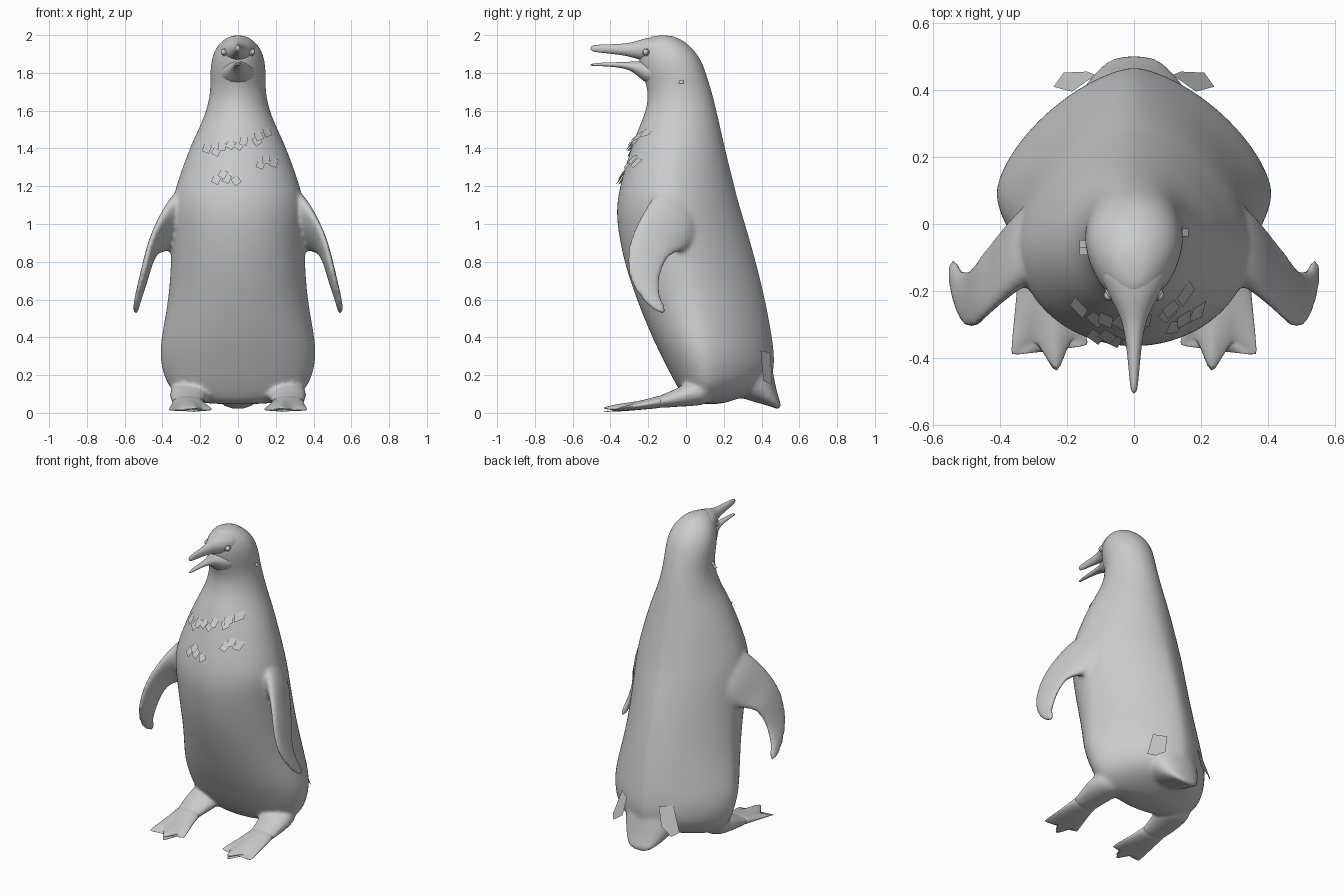
import bpy, bmesh, math, random
from mathutils import Vector as V, Matrix

if "Cube" in bpy.data.objects:
    bpy.data.objects.remove(bpy.data.objects["Cube"])

random.seed(4)
grey = bpy.data.materials.new("plain grey")
grey.diffuse_color = (0.6, 0.6, 0.6, 1)
grey.use_nodes = True
grey.node_tree.nodes["Principled BSDF"].inputs["Base Color"].default_value = grey.diffuse_color


def finish(name, bm, mirror=False, subdiv=0, smooth=True):
    bmesh.ops.recalc_face_normals(bm, faces=bm.faces)
    me = bpy.data.meshes.new(name)
    bm.to_mesh(me)
    bm.free()
    for p in me.polygons:
        p.use_smooth = smooth
    me.materials.append(grey)
    ob = bpy.data.objects.new(name, me)
    bpy.context.collection.objects.link(ob)
    if mirror:
        m = ob.modifiers.new("mirror", 'MIRROR')
        m.use_mirror_merge = False
    if subdiv:
        s = ob.modifiers.new("smooth", 'SUBSURF')
        s.levels = s.render_levels = subdiv
    return ob


def loft(name, rings, mirror=False, subdiv=2):
    """Skin a list of closed rings and cap both ends."""
    bm = bmesh.new()
    vs = [[bm.verts.new(p) for p in r] for r in rings]
    n = len(vs[0])
    for a, b in zip(vs, vs[1:]):
        for i in range(n):
            j = (i + 1) % n
            bm.faces.new((a[i], a[j], b[j], b[i]))
    bm.faces.new(vs[0])
    bm.faces.new(vs[-1])
    return finish(name, bm, mirror, subdiv)


def ring(c, a, b, n=16):
    c, a, b = V(c), V(a), V(b)
    return [c + a * math.cos(t) + b * math.sin(t)
            for t in (2 * math.pi * i / n for i in range(n))]


def interp(table, x):
    for (x0, y0), (x1, y1) in zip(table, table[1:]):
        if x <= x1:
            return y0 + (y1 - y0) * max(0, x - x0) / (x1 - x0)
    return table[-1][1]


# Body and head: height, front y, back y, half width, y of the widest point
BODY = [
    (.045, .04, .18, .14, .12), (.065, .0, .25, .27, .12),
    (.12, -.035, .40, .36, .11), (.20, -.08, .468, .397, .11),
    (.30, -.13, .47, .416, .10), (.40, -.18, .458, .408, .08),
    (.60, -.262, .422, .368, .04), (.80, -.33, .372, .355, .0),
    (1.0, -.367, .315, .352, -.04), (1.1, -.367, .283, .352, -.07),
    (1.2, -.352, .257, .33, -.08), (1.4, -.292, .207, .258, -.06),
    (1.5, -.255, .185, .21, -.05), (1.6, -.21, .162, .166, -.03),
    (1.7, -.198, .137, .146, -.03), (1.78, -.228, .112, .147, -.04),
    (1.86, -.252, .086, .145, -.06), (1.93, -.25, .038, .122, -.08),
    (1.98, -.22, -.025, .075, -.11), (2.0, -.17, -.08, .03, -.12)]
BACK_P = [(.1, 1.5), (.9, 1.55), (1.2, 1.7), (1.6, 2)]    # wedge-like lower back
FRONT_P = [(1.6, 2), (1.8, 1.75)]                         # face narrows to the beak


def body_ring(z, yf, yb, hw, yw, n=40):
    pts = []
    for i in range(n):
        t = 2 * math.pi * i / n
        c, s = math.cos(t), math.sin(t)
        e = 2 / interp(BACK_P if s > 0 else FRONT_P, z)
        x = math.copysign(abs(c) ** e, c)
        y = abs(s) ** e
        pts.append(V((hw * x, yw + y * ((yb - yw) if s > 0 else (yf - yw)), z)))
    return pts


body = loft("body", [body_ring(*s) for s in BODY])

# Short tail pointing down and back
tail = loft("tail", [ring((0, y, z), (w, 0, 0), (0, .7 * t, .7 * t)) for y, z, w, t in [
    (.28, .26, .20, .14), (.35, .185, .18, .14), (.405, .125, .15, .09),
    (.445, .08, .12, .052), (.48, .045, .088, .024), (.50, .024, .055, .012)]])

# Open beak: y, centre z, half width, half height
UPPER = [(-.10, 1.915, .115, .08), (-.17, 1.92, .10, .075), (-.23, 1.922, .068, .06),
         (-.28, 1.922, .04, .042), (-.34, 1.924, .026, .03), (-.44, 1.928, .016, .023),
         (-.51, 1.93, .010, .018)]
LOWER = [(-.12, 1.79, .12, .085), (-.19, 1.80, .09, .07), (-.24, 1.815, .062, .048),
         (-.285, 1.835, .036, .026), (-.34, 1.842, .022, .015), (-.44, 1.846, .014, .010),
         (-.51, 1.842, .009, .006)]
beak = [loft(name, [ring((0, y, z), (w, 0, 0), (0, 0, h), 12) for y, z, w, h in table])
        for name, table in (("upper_beak", UPPER), ("lower_beak", LOWER))]

# Eyes: a ball in a raised rim
d = V((.85, -.53, .1)).normalized()
turn = d.to_track_quat('Z', 'Y').to_matrix().to_4x4()
bm = bmesh.new()
bmesh.ops.create_uvsphere(bm, u_segments=16, v_segments=10, radius=.016,
                          matrix=Matrix.Translation((.074, -.213, 1.91)) @ turn)
finish("eye", bm, mirror=True)
c = V((.076, -.214, 1.91))
side, up = turn.to_3x3() @ V((1, 0, 0)), turn.to_3x3() @ V((0, 1, 0))
loft("eye_rim", [ring(c + d * h, side * r, up * r) for h, r in
                 [(-.015, .024), (.003, .020), (.004, .016), (-.01, .014)]], True, 1)

# Flippers: leading edge point, trailing edge point, half thickness
FLIPPER = [((.22, -.10, 1.24), (.24, .07, .92), .10),
           ((.325, -.16, 1.17), (.335, .02, .872), .07),
           ((.405, -.24, 1.05), (.395, -.03, .85), .036),
           ((.457, -.295, .935), (.44, -.075, .84), .027),
           ((.487, -.325, .81), (.468, -.118, .785), .024),
           ((.517, -.298, .69), (.492, -.142, .695), .022),
           ((.54, -.232, .595), (.517, -.138, .625), .019),
           ((.548, -.17, .54), (.531, -.11, .565), .016),
           ((.545, -.125, .52), (.54, -.10, .53), .012)]
mids = [(V(a) + V(b)) / 2 for a, b, t in FLIPPER]
rings = []
for i, (a, b, t) in enumerate(FLIPPER):
    path = mids[min(i + 1, len(mids) - 1)] - mids[max(i - 1, 0)]
    chord = (V(b) - V(a)) / 2
    rings.append(ring(mids[i], chord, path.cross(chord).normalized() * t))
flipper = loft("flipper", rings, True)

# Legs and webbed feet: y, centre x, half width, bottom z, top z
LEG = [(.14, .25, .09, .05, .20), (.06, .255, .105, .037, .18), (-.03, .263, .10, .033, .142),
       (-.10, .266, .084, .028, .104), (-.18, .265, .083, .022, .08)]
FOOT = LEG[3:] + [(-.26, .258, .098, .014, .06)]


def leg_ring(y, x, w, b, t):
    return ring((x, y, (b + t) / 2), (w, 0, 0), (0, 0, (t - b) / 2), 32)


leg = loft("leg", [leg_ring(*s) for s in LEG], True)

# The front edge of each foot is scalloped into toes
TOES = [(-1, -.365), (-.6, -.335), (-.2, -.465), (.4, -.345), (1, -.395)]
rings = [leg_ring(*s) for s in FOOT]
for f, x, w, zc, zh in [(.5, .255, .108, .028, .015), (.93, .252, .115, .018, .009),
                        (1, .252, .116, .013, .005)]:
    r = []
    for i in range(32):
        t = 2 * math.pi * i / 32
        u = math.cos(t)
        y = -.26 + f * (interp(TOES, u) + .26)
        ridge = 1 + .6 * math.exp(-((u + .2) / .15) ** 2)
        r.append(V((x + w * u, y, zc + zh * ridge * math.sin(t))))
    rings.append(r)
loft("foot", rings, True, 1)

# Fuse body, tail, flippers and legs into one softly blended skin
bpy.ops.object.select_all(action='DESELECT')
for ob in (body, tail, flipper, leg):
    ob.select_set(True)
bpy.context.view_layer.objects.active = body
bpy.ops.object.convert(target='MESH')
bpy.ops.object.join()
body = bpy.context.view_layer.objects.active
m = body.modifiers.new("fuse", 'REMESH')
m.mode, m.voxel_size, m.use_smooth_shade = 'VOXEL', .012, True
m = body.modifiers.new("soften", 'SMOOTH')
m.factor, m.iterations = .5, 8


# Loose feather flakes on the chest, tilted outward at the lower edge
def chest_y(x, z):
    yf, hw, yw = (interp([(s[0], s[k]) for s in BODY], z) for k in (1, 3, 4))
    return yw - (yw - yf) * math.sqrt(max(0, 1 - (x / hw) ** 2))


CHEST = [(-.165, 1.40), (-.115, 1.385), (-.085, 1.41), (-.04, 1.42), (.005, 1.415),
         (.03, 1.44), (.10, 1.44), (.11, 1.465), (.155, 1.485), (.12, 1.315),
         (.15, 1.34), (.19, 1.325), (-.115, 1.235), (-.08, 1.265), (-.06, 1.24), (-.01, 1.23)]
bm = bmesh.new()
for x, z in CHEST:
    roll = random.uniform(-.7, .7)
    quad = []
    for u, w in ((-.02, .022), (.02, .022), (.02, -.022), (-.02, -.022)):
        px = u * math.cos(roll) - w * math.sin(roll)
        pz = u * math.sin(roll) + w * math.cos(roll)
        quad.append(bm.verts.new((x + px, chest_y(x + px, z + pz) - .014 + pz * .4, z + pz)))
    bm.faces.new(quad)
finish("chest_feathers", bm, smooth=False)

# Tiny flakes on the neck
bm = bmesh.new()
for x, y, z in ((-.15, -.06, 1.73), (-.15, -.08, 1.70), (.15, -.025, 1.755)):
    s = math.copysign(.012, x)
    bm.faces.new([bm.verts.new((x + a * s, y + b, z + c)) for a, b, c in
                  ((-1, -.012, .012), (-1, .012, .012), (1, .012, -.01), (1, -.012, -.01))])
finish("neck_feathers", bm, smooth=False)

# Long flat feathers at the rump
bm = bmesh.new()
bm.faces.new([bm.verts.new(p) for p in (
    (.115, .445, .32), (.185, .395, .33), (.24, .41, .17), (.21, .452, .15), (.14, .455, .20))])
finish("rump_feather", bm, mirror=True, smooth=False)
